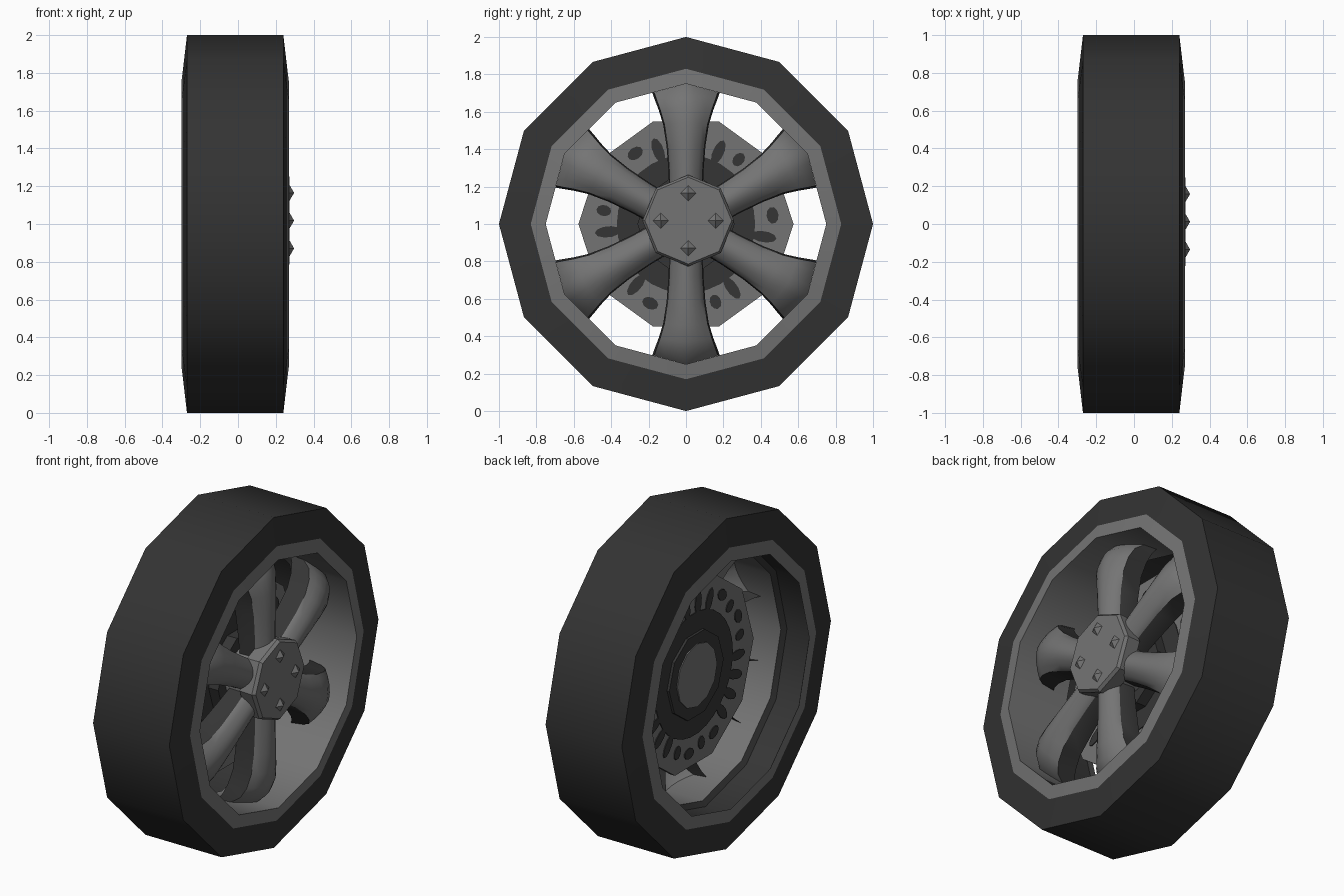
import bpy, bmesh, math
from math import sin, cos, pi, radians

if "Cube" in bpy.data.objects:
    bpy.data.objects.remove(bpy.data.objects["Cube"])


def material(name, v):
    m = bpy.data.materials.new(name)
    m.diffuse_color = (v, v, v, 1)
    m.use_nodes = True
    m.node_tree.nodes["Principled BSDF"].inputs["Base Color"].default_value = m.diffuse_color
    return m


RUBBER = material("black_rubber", 0.033)
METAL = material("grey_metal", 0.175)
DARK = material("dark_metal", 0.036)


def finish(name, bm, mats, angle=35, recalc=True):
    bmesh.ops.remove_doubles(bm, verts=bm.verts, dist=1e-5)
    if recalc:
        bmesh.ops.recalc_face_normals(bm, faces=bm.faces)
    me = bpy.data.meshes.new(name)
    bm.to_mesh(me)
    bm.free()
    for m in mats:
        me.materials.append(m)
    ob = bpy.data.objects.new(name, me)
    bpy.context.collection.objects.link(ob)
    bpy.ops.object.select_all(action='DESELECT')
    ob.select_set(True)
    bpy.context.view_layer.objects.active = ob
    bpy.ops.object.shade_smooth_by_angle(angle=radians(angle))
    return ob


def lathe(bm, prof, n, cy=0.0, cz=1.0, closed=False, mats=None):
    """Revolve (x, radius) points about the x axis with n sides."""
    rings = []
    for k in range(n):
        a = 2 * pi * k / n
        rings.append([bm.verts.new((x, cy + r * cos(a), cz + r * sin(a))) for x, r in prof])
    m = len(prof)
    for k in range(n):
        A, B = rings[k], rings[(k + 1) % n]
        for i in range(m if closed else m - 1):
            j = (i + 1) % m
            if prof[i][1] < 1e-6:
                f = bm.faces.new((A[i], A[j], B[j]))
            elif prof[j][1] < 1e-6:
                f = bm.faces.new((A[i], A[j], B[i]))
            else:
                f = bm.faces.new((A[i], A[j], B[j], B[i]))
            f.material_index = mats[i] if mats else 0


def solid(name, prof, n, mat, cy=0.0, cz=1.0, angle=35):
    bm = bmesh.new()
    lathe(bm, prof, n, cy, cz)
    return finish(name, bm, [mat], angle)


def disc(x0, x1, r):
    return [(x0, 0), (x0, r), (x1, r), (x1, 0)]


# Tire: twelve-sided ring
bm = bmesh.new()
lathe(bm, [(-.29, .83), (-.27, 1), (.24, 1), (.26, .83)], 12, closed=True)
finish("tire", bm, [RUBBER])

# Rim: lips, barrel and dark recessed rear channel
bm = bmesh.new()
lathe(bm, [(.26, .83), (.27, .75), (-.11, .75), (-.13, .78), (-.29, .78), (-.30, .75), (-.29, .83)],
      12, closed=True, mats=[0, 0, 1, 1, 1, 0, 0])
finish("rim", bm, [METAL, DARK])

# Spokes: arched front shells with dark side walls
stations = [(.16, .085, .235, .10), (.28, .088, .235, .11), (.42, .098, .235, .12),
            (.54, .115, .23, .12), (.63, .138, .215, .12), (.70, .158, .185, .11), (.75, .17, .13, .08)]
N = 8
for s in range(6):
    a = radians(30 + 60 * s)
    bm = bmesh.new()
    rows = []
    for i, (r, w, xf, d) in enumerate(stations):
        section = []
        for j in range(N + 1):
            t = -1 + 2 * j / N
            section.append((t * w, xf - .06 * t * t))
        section = [(-w * 1.06, xf - .06 - d)] + section + [(w * 1.06, xf - .06 - d)]
        row = []
        for t, x in section:
            rr = r - .27 * abs(t) * (r / .75) ** 4
            row.append(bm.verts.new((x, rr * cos(a) - t * sin(a), 1 + rr * sin(a) + t * cos(a))))
        rows.append(row)
    for A, B in zip(rows, rows[1:]):
        for j in range(len(A) - 1):
            f = bm.faces.new((A[j], B[j], B[j + 1], A[j + 1]))
            f.material_index = 1 if j in (0, len(A) - 2) else 0
    finish("spoke_%d" % (s + 1), bm, [METAL, DARK], 40, recalc=False)

# Hub: octagonal cap, barrel behind it and dark collar at the brake
HY, HZ = .012, 1.018
solid("hub_cap", [(.17, 0), (.17, .24), (.255, .245), (.273, .232), (.273, 0)], 8, METAL, HY, HZ, 30)
solid("hub_barrel", disc(-.02, .2, .19), 12, METAL)
solid("hub_collar", disc(-.02, .05, .26), 10, DARK)

# Bolts: four small pyramids
for k in range(4):
    a = pi / 2 * k
    solid("bolt_%d" % (k + 1), [(.268, 0), (.272, .043), (.297, 0)], 4, METAL,
          HY + .147 * cos(a), HZ + .147 * sin(a), 20)

# Brake disc: ten-sided plate
solid("brake_disc", disc(-.05, -.02, .575), 10, METAL)

# Dark brake pattern on both faces: centre, fingers on one half, holes on the other
for side, x0, x1 in (("front", -.021, -.015), ("rear", -.055, -.049)):
    bm = bmesh.new()
    lathe(bm, disc(x0, x1, .37), 30)
    for k in range(24):
        a = 2 * pi * k / 24 + .1
        finger = (k // 4) % 2 == 1
        c, la, lb = (.42, .07, .03) if finger else (.465, .032, .045)
        ring = []
        if k % 2 and not finger:
            c, la, lb = .445, .04, .03
        for q in range(10):
            u, v = c + la * cos(q * pi / 5), lb * sin(q * pi / 5)
            ring.append((u * cos(a) - v * sin(a), 1 + u * sin(a) + v * cos(a)))
        bot = [bm.verts.new((x0, y, z)) for y, z in ring]
        top = [bm.verts.new((x1, y, z)) for y, z in ring]
        bm.faces.new(bot[::-1])
        bm.faces.new(top)
        for q in range(10):
            bm.faces.new((bot[q], bot[(q + 1) % 10], top[(q + 1) % 10], top[q]))
    finish("brake_pattern_" + side, bm, [DARK], 30)

# Rear hub: dark ring with a lighter centre
solid("rear_ring", disc(-.07, -.05, .26), 10, DARK)
solid("rear_centre", disc(-.076, -.068, .19), 12, METAL)
